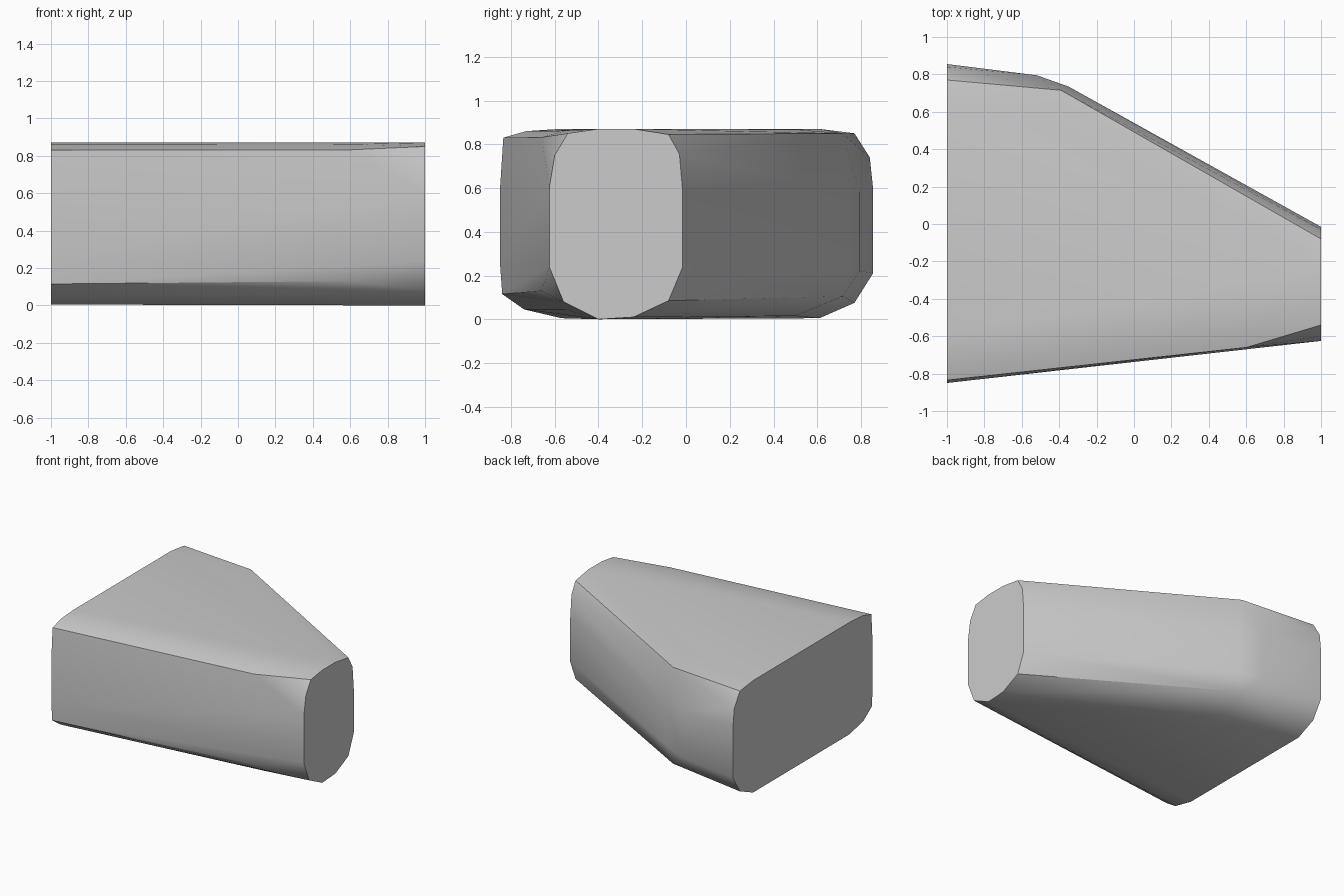
import bpy, bmesh
from math import radians

cube = bpy.data.objects.get("Cube")
if cube:
    bpy.data.objects.remove(cube, do_unlink=True)

# Cross-sections: x position -> (y, z) points; the middle ones only add bends
wide_end = [(-.85, .25), (-.85, .6), (-.835, .83), (-.73, .86), (-.58, .87),
            (.61, .87), (.77, .85), (.84, .74), (.855, .6),
            (.855, .21), (.77, .075), (.61, .005), (-.57, .005),
            (-.74, .045), (-.84, .115)]
narrow_end = [(-.625, .24), (-.625, .6), (-.6, .75), (-.54, .85), (-.4, .87),
              (-.24, .87), (-.08, .845), (-.03, .755), (-.015, .58),
              (-.015, .24), (-.08, .085), (-.24, .01), (-.4, 0), (-.56, .08)]
sections = [
    (-1, wide_end),
    (-.52, [(.795, .58), (.795, .22)]),
    (-.39, [(.715, .85), (.5, .868), (.715, .105), (.5, .015)]),
    (-.35, [(.735, .58), (.735, .24)]),
    (.6, [(-.66, .832), (-.55, .862), (-.66, .13), (-.55, .045)]),
    (1, narrow_end),
]

# Tapered body wrapped around the sections
bm = bmesh.new()
for x, points in sections:
    for y, z in points:
        bm.verts.new((x, y, z))
hull = bmesh.ops.convex_hull(bm, input=bm.verts[:])
loose = {v for v in hull["geom_interior"] if isinstance(v, bmesh.types.BMVert)}
bmesh.ops.delete(bm, geom=list(loose), context="VERTS")
bmesh.ops.dissolve_limit(bm, angle_limit=radians(0.5),
                         verts=bm.verts[:], edges=bm.edges[:])
bmesh.ops.recalc_face_normals(bm, faces=bm.faces[:])
mesh = bpy.data.meshes.new("tapered_body")
bm.to_mesh(mesh)
bm.free()

body = bpy.data.objects.new("tapered_body", mesh)
bpy.context.collection.objects.link(body)

# Plain grey
grey = bpy.data.materials.new("light_grey")
grey.use_nodes = True
colour = (.6, .6, .6, 1)
grey.diffuse_color = colour
grey.node_tree.nodes["Principled BSDF"].inputs["Base Color"].default_value = colour
mesh.materials.append(grey)

# Smooth sides with crisp ends
bpy.context.view_layer.objects.active = body
body.select_set(True)
bpy.ops.object.shade_smooth_by_angle(angle=radians(35))
